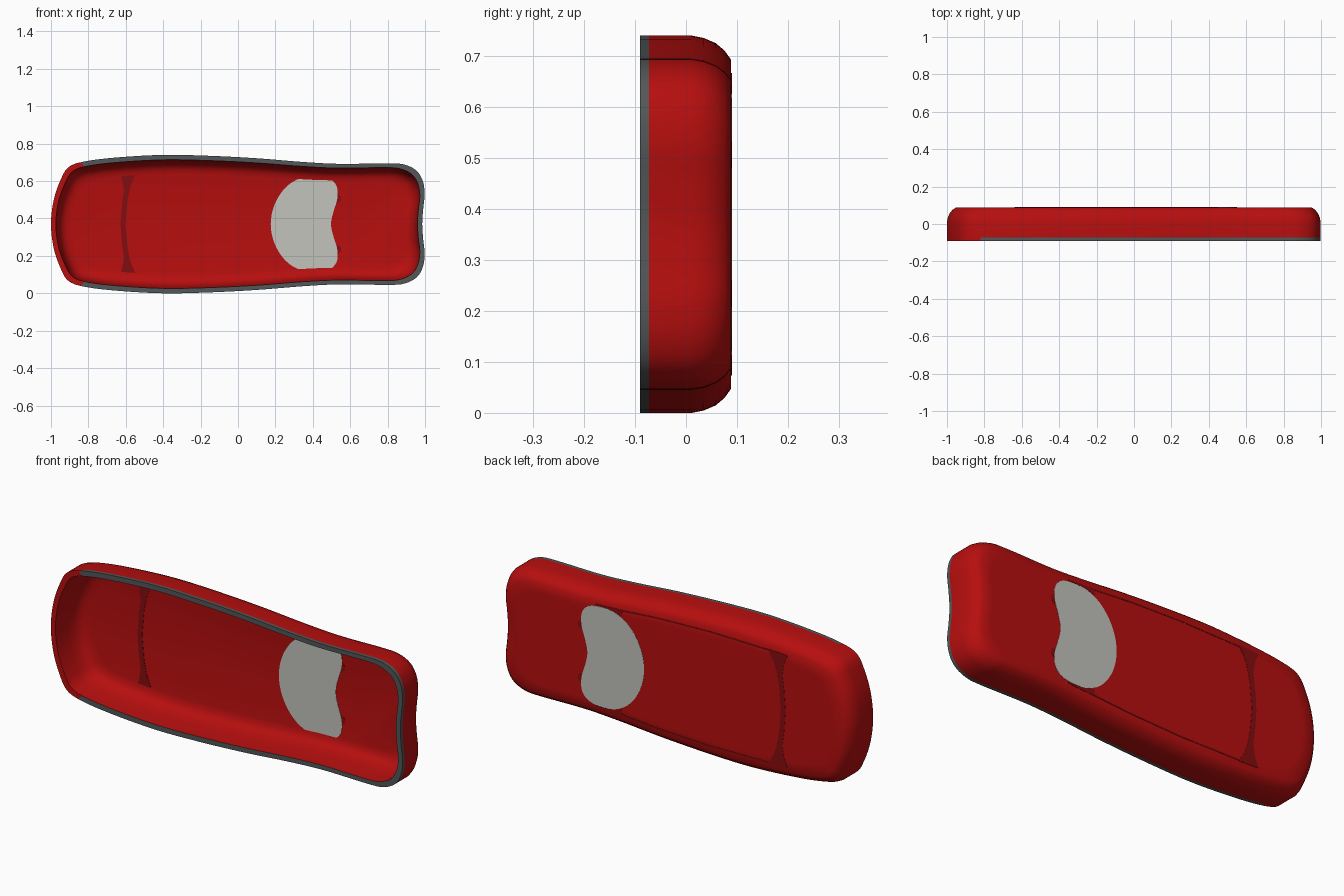
import bpy, bmesh, math
from mathutils import Vector

cube = bpy.data.objects.get("Cube")
if cube:
    bpy.data.objects.remove(cube)

MID = 0.37  # height of the long axis of symmetry


def material(name, rgb):
    m = bpy.data.materials.new(name)
    m.use_nodes = True
    m.diffuse_color = (*rgb, 1)
    m.node_tree.nodes["Principled BSDF"].inputs["Base Color"].default_value = (*rgb, 1)
    return m


RED = material("red", (0.47, 0.0045, 0.0045))
DARK_RED = material("dark red", (0.23, 0.004, 0.005))
GREY = material("rim grey", (0.085, 0.095, 0.095))
GLASS = material("pale glass", (0.54, 0.55, 0.50))


def mirrored(half):
    """Close a half outline, given as (x, distance from the axis)."""
    return half + [(x, -h) for x, h in reversed(half) if h > 0]


def smooth_loop(pts, steps=5):
    """Closed Catmull-Rom curve through the points."""
    p = [Vector(q) for q in pts]
    n, out = len(p), []
    for i in range(n):
        a, b, c, d = (p[(i + k) % n] for k in (-1, 0, 1, 2))
        for s in range(steps):
            t = s / steps
            out.append(0.5 * (2 * b + (c - a) * t + (2 * a - 5 * b + 4 * c - d) * t * t
                              + (3 * b - a - 3 * c + d) * t ** 3))
    return out


def finish(bm, name, mats, angle=40):
    bmesh.ops.recalc_face_normals(bm, faces=bm.faces)
    me = bpy.data.meshes.new(name)
    bm.to_mesh(me)
    bm.free()
    ob = bpy.data.objects.new(name, me)
    bpy.context.collection.objects.link(ob)
    for m in mats:
        me.materials.append(m)
    bpy.ops.object.select_all(action='DESELECT')
    ob.select_set(True)
    bpy.context.view_layer.objects.active = ob
    bpy.ops.object.shade_smooth_by_angle(angle=math.radians(angle))
    return ob


def plate(name, pts, mat, y0=0.0815, y1=0.09):
    """Thin painted panel set through the floor, visible on both sides."""
    bm = bmesh.new()
    rings = [[bm.verts.new((x, y, MID + h)) for x, h in pts] for y in (y0, y1)]
    for r in rings:
        bm.faces.new(r)
    n = len(pts)
    for i in range(n):
        j = (i + 1) % n
        bm.faces.new((rings[0][i], rings[0][j], rings[1][j], rings[1][i]))
    return finish(bm, name, [mat], 20)


# Body outline: waisted, rounded at the left end, dished at the right end
outline = smooth_loop(mirrored([
    (-1.0, 0), (-0.985, 0.13), (-0.947, 0.24), (-0.905, 0.305), (-0.82, 0.335),
    (-0.65, 0.356), (-0.4, 0.37), (-0.15, 0.365), (0.1, 0.352), (0.35, 0.332),
    (0.55, 0.322), (0.8, 0.325), (0.89, 0.318), (0.955, 0.285), (0.988, 0.23),
    (0.998, 0.16), (0.99, 0.08), (0.985, 0)]))

# Shell section from inner floor, over the rim, to the back: (inset, y)
section = [(0.11, 0.083), (0.08, 0.078), (0.06, 0.066), (0.045, 0.045), (0.034, 0.0),
           (0.026, -0.09), (0.0, -0.09), (0.0, -0.073), (0.0, 0.01), (0.005, 0.035),
           (0.015, 0.058), (0.029, 0.075), (0.047, 0.088), (0.1, 0.089)]
RIM, BAND = 5, 6  # section spans of the rim face and the outer trim band

bm = bmesh.new()
rings = [[bm.verts.new((x * (1 - d), y, MID + h * (1 - d / 0.37))) for x, h in outline]
         for d, y in section]
n = len(outline)
for k in range(len(rings) - 1):
    for i in range(n):
        j = (i + 1) % n
        f = bm.faces.new((rings[k][i], rings[k][j], rings[k + 1][j], rings[k + 1][i]))
        if k in (RIM, BAND) and f.calc_center_median().x > -0.83:
            f.material_index = 1
bm.faces.new(rings[0])
bm.faces.new(rings[-1])
finish(bm, "body_shell", [RED, GREY])

# Kidney-shaped pale window
plate("front_window", smooth_loop(mirrored([
    (0.175, 0), (0.187, 0.08), (0.22, 0.152), (0.27, 0.21), (0.335, 0.246),
    (0.40, 0.256), (0.47, 0.25), (0.51, 0.228), (0.531, 0.19), (0.53, 0.13),
    (0.51, 0.065), (0.497, 0)]), 3), GLASS)

# Dark cross band with flared ends
left = [(-0.628, 0), (-0.62, 0.11), (-0.61, 0.18), (-0.62, 0.24), (-0.64, 0.29)]
right = [(-0.525, 0.295), (-0.555, 0.25), (-0.575, 0.2), (-0.59, 0.13), (-0.602, 0)]
plate("rear_band", mirrored(left + right), DARK_RED)

# Dark side lines and window corner marks, repeated on both halves
for s, side in ((1, "upper"), (-1, "lower")):
    plate(side + "_side_line", [(x, s * h) for x, h in (
        (-0.54, 0.292), (-0.2, 0.297), (0.1, 0.287), (0.3, 0.272),
        (0.3, 0.264), (0.1, 0.28), (-0.2, 0.29), (-0.54, 0.285))], DARK_RED)
    plate(side + "_corner_mark", [(x, s * h) for x, h in (
        (0.53, 0.165), (0.55, 0.145), (0.55, 0.125), (0.53, 0.11))], DARK_RED)
    plate(side + "_window_edge", [(x, s * h) for x, h in (
        (0.3, 0.272), (0.45, 0.265), (0.45, 0.257), (0.4, 0.258), (0.3, 0.24))],
        DARK_RED, 0.0818, 0.0897)
